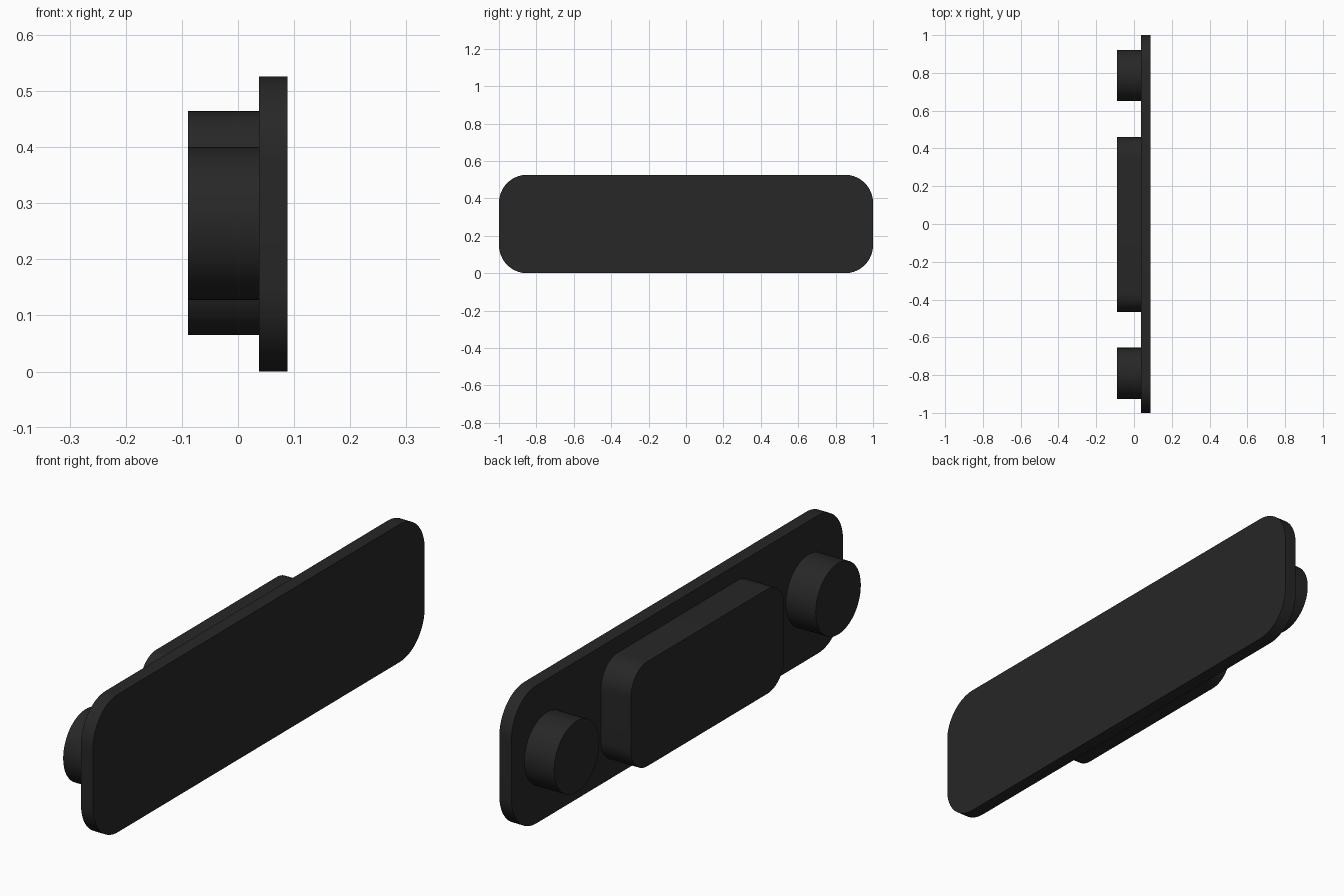
import bpy, bmesh, math

if "Cube" in bpy.data.objects:
    bpy.data.objects.remove(bpy.data.objects["Cube"])

black = bpy.data.materials.new("matte_black")
black.diffuse_color = (0.02, 0.02, 0.02, 1)
black.use_nodes = True
black.node_tree.nodes["Principled BSDF"].inputs["Base Color"].default_value = black.diffuse_color


def rounded_outline(y0, y1, z0, z1, r, steps=16):
    """Rounded rectangle in the YZ plane, counter-clockwise."""
    centres = [(y1 - r, z1 - r), (y0 + r, z1 - r), (y0 + r, z0 + r), (y1 - r, z0 + r)]
    points = []
    for quarter, (cy, cz) in enumerate(centres):
        for i in range(steps + 1):
            a = math.pi / 2 * (quarter + i / steps)
            points.append((cy + r * math.cos(a), cz + r * math.sin(a)))
    return points


def circle_outline(cy, cz, r, sides=64):
    angles = [2 * math.pi * i / sides for i in range(sides)]
    return [(cy + r * math.cos(a), cz + r * math.sin(a)) for a in angles]


def extrude_outline(name, outline, x0, x1):
    """Solid slab made by extruding a YZ outline along X."""
    bm = bmesh.new()
    face = bm.faces.new([bm.verts.new((x0, y, z)) for y, z in outline])
    result = bmesh.ops.extrude_face_region(bm, geom=[face], use_keep_orig=True)
    moved = [v for v in result["geom"] if isinstance(v, bmesh.types.BMVert)]
    bmesh.ops.translate(bm, verts=moved, vec=(x1 - x0, 0, 0))
    bmesh.ops.recalc_face_normals(bm, faces=bm.faces)
    mesh = bpy.data.meshes.new(name)
    bm.to_mesh(mesh)
    bm.free()
    mesh.materials.append(black)
    obj = bpy.data.objects.new(name, mesh)
    bpy.context.collection.objects.link(obj)
    bpy.ops.object.select_all(action='DESELECT')
    obj.select_set(True)
    bpy.context.view_layer.objects.active = obj
    bpy.ops.object.shade_smooth_by_angle(angle=math.radians(30))
    return obj


BACK, SEAM, FRONT = -0.089, 0.037, 0.088

# Thin face plate
extrude_outline("face_plate", rounded_outline(-1, 1, 0, 0.526, 0.15), SEAM, FRONT)

# Raised central block behind the plate
extrude_outline("centre_block", rounded_outline(-0.465, 0.46, 0.065, 0.464, 0.1), BACK, SEAM)

# Round pegs at both ends
for name, y in (("front_peg", -0.791), ("rear_peg", 0.786)):
    extrude_outline(name, circle_outline(y, 0.264, 0.136), BACK, SEAM)
